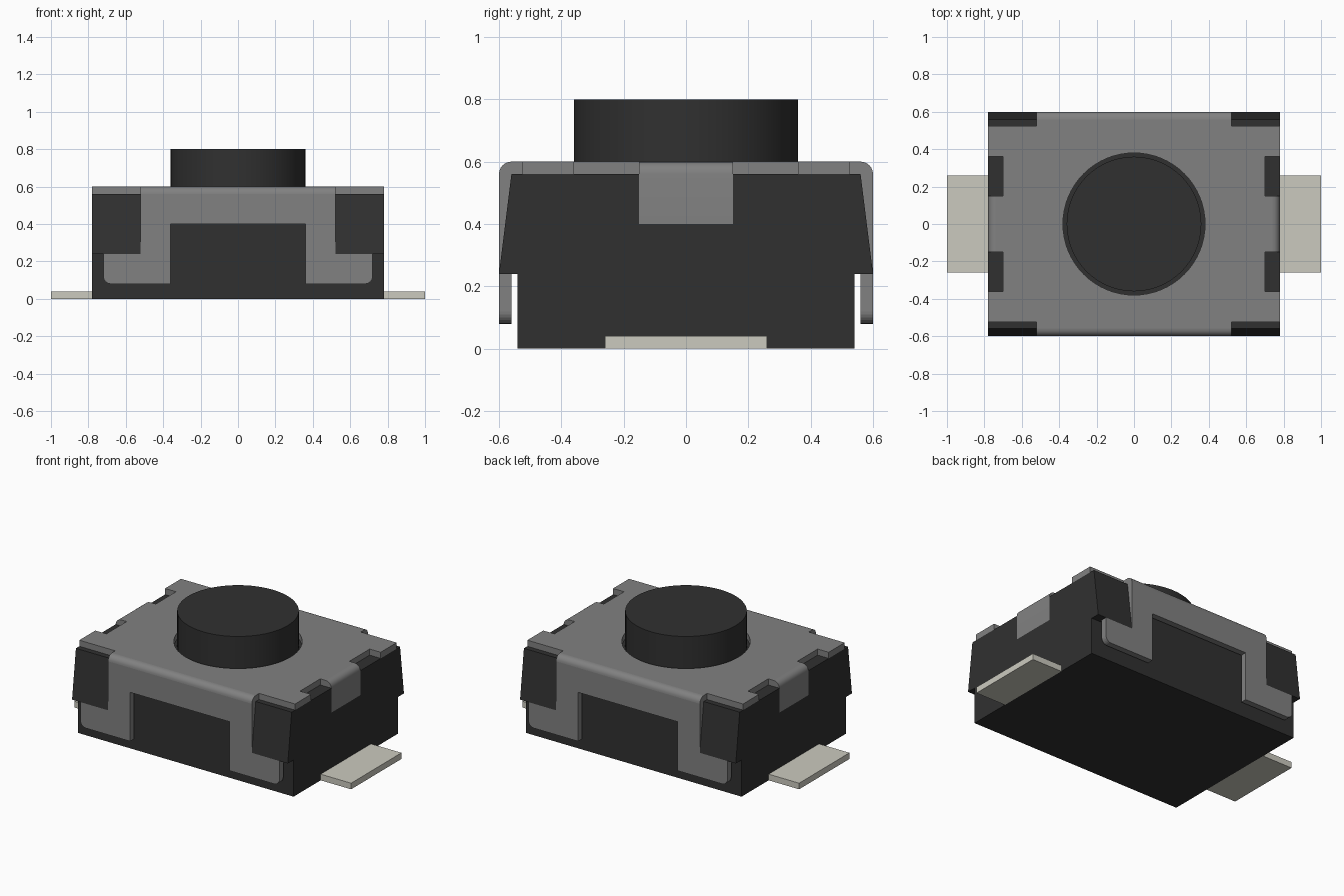
import bpy, bmesh, math
from mathutils import Vector

if "Cube" in bpy.data.objects:
    bpy.data.objects.remove(bpy.data.objects["Cube"])


def material(name, rgb):
    m = bpy.data.materials.new(name)
    m.use_nodes = True
    m.diffuse_color = (*rgb, 1)
    m.node_tree.nodes["Principled BSDF"].inputs["Base Color"].default_value = (*rgb, 1)
    return m


BLACK = material("black plastic", (0.03, 0.03, 0.03))
GREY = material("grey metal", (0.22, 0.22, 0.22))
TIN = material("tinned metal", (0.6, 0.59, 0.52))
AXES = {"x": (1, 2, 0), "y": (0, 2, 1), "z": (0, 1, 2)}


def prism(name, outline, axis, lo, hi, mat):
    """Extrude a flat outline along an axis from lo to hi."""
    u, v, w = AXES[axis]
    bm = bmesh.new()
    verts = []
    for a, b in outline:
        co = Vector()
        co[u], co[v], co[w] = a, b, lo
        verts.append(bm.verts.new(co))
    face = bm.faces.new(verts)
    new = bmesh.ops.extrude_face_region(bm, geom=[face])["geom"]
    shift = Vector()
    shift[w] = hi - lo
    bmesh.ops.translate(bm, vec=shift, verts=[g for g in new if isinstance(g, bmesh.types.BMVert)])
    bmesh.ops.recalc_face_normals(bm, faces=bm.faces)
    mesh = bpy.data.meshes.new(name)
    bm.to_mesh(mesh)
    bm.free()
    mesh.materials.append(mat)
    ob = bpy.data.objects.new(name, mesh)
    bpy.context.collection.objects.link(ob)
    return ob


def box(name, x, y, z, mat):
    return prism(name, [(x[0], y[0]), (x[1], y[0]), (x[1], y[1]), (x[0], y[1])], "z", *z, mat)


def disc(radius, n=64):
    return [(radius * math.cos(i * math.tau / n), radius * math.sin(i * math.tau / n)) for i in range(n)]


def arc(cx, cy, r, start, end, n=6):
    steps = [math.radians(start + (end - start) * i / n) for i in range(n + 1)]
    return [(cx + r * math.cos(t), cy + r * math.sin(t)) for t in steps]


def cut(ob, cutter):
    mod = ob.modifiers.new("cut", "BOOLEAN")
    mod.operation = "DIFFERENCE"
    mod.solver = "EXACT"
    mod.object = cutter
    cutter.hide_render = True
    cutter.hide_set(True)
    cutter.display_type = "WIRE"


def smooth(ob):
    bpy.ops.object.select_all(action="DESELECT")
    ob.select_set(True)
    bpy.context.view_layer.objects.active = ob
    bpy.ops.object.shade_smooth_by_angle(angle=math.radians(30))


W, T, TOP, LOW = 0.78, 0.04, 0.6, 0.56   # half width, sheet thickness, cover top and underside

# Housing with recesses for the side tabs
housing = box("housing", (-W, W), (-0.54, 0.54), (0, LOW), BLACK)
for s, side in ((1, "left"), (-1, "right")):
    x = sorted((s * (W - T), s * 0.9))
    cut(housing, box(side + "_recess_cutter", x, (-0.15, 0.15), (0.4, 0.7), BLACK))

# Tapered corner lugs
for sx, side in ((1, "left"), (-1, "right")):
    for sy, end in ((1, "back"), (-1, "front")):
        taper = [(sy * y, z) for y, z in ((0.53, 0.24), (0.6, 0.24), (LOW, LOW), (0.53, LOW))]
        prism(f"{end}_{side}_lug", taper, "x", *sorted((sx * 0.52, sx * W)), BLACK)

# Cover sheet: one quadrant of the notched outline, mirrored around
quarter = [(W - T, 0), (W - T, 0.15), (0.7, 0.15), (0.7, 0.36), (W, 0.36),
           (W, 0.525), (0.52, 0.525), (0.52, LOW)]
half = quarter[1:] + [(-x, y) for x, y in reversed(quarter[1:])]
outline = half + [(x, -y) for x, y in reversed(half)]
cover = prism("cover_top", outline, "z", LOW, TOP, GREY)
cut(cover, prism("button_hole_cutter", disc(0.38), "z", 0.5, 0.7, GREY))

# Front and back skirts with two outward-turned feet
foot = [(0.36, 0.4), (0.36, 0.08)] + arc(0.68, 0.12, T, -90, 0) + [(0.72, 0.24), (0.52, 0.24), (0.52, LOW)]
skirt = foot + [(-x, z) for x, z in reversed(foot)]
for s, end in ((1, "back"), (-1, "front")):
    prism(end + "_skirt", skirt, "y", *sorted((s * LOW, s * TOP)), GREY)
    bend = [(s * y, z) for y, z in [(LOW, LOW)] + arc(LOW, LOW, T, 0, 90)]
    smooth(prism(end + "_bend", bend, "x", -0.52, 0.52, GREY))

# Side tabs, rounded over the top edge
for s, side in ((1, "left"), (-1, "right")):
    tab = [(W - T, 0.4), (W, 0.4)] + arc(W - T, LOW, T, 0, 90)
    smooth(prism(side + "_tab", [(s * x, z) for x, z in tab], "y", -0.15, 0.15, GREY))
    box(side + "_terminal", sorted((s * W, s * 1.0)), (-0.26, 0.26), (0, T), TIN)

# Push button
smooth(prism("push_button", disc(0.36), "z", LOW, 0.8, BLACK))
